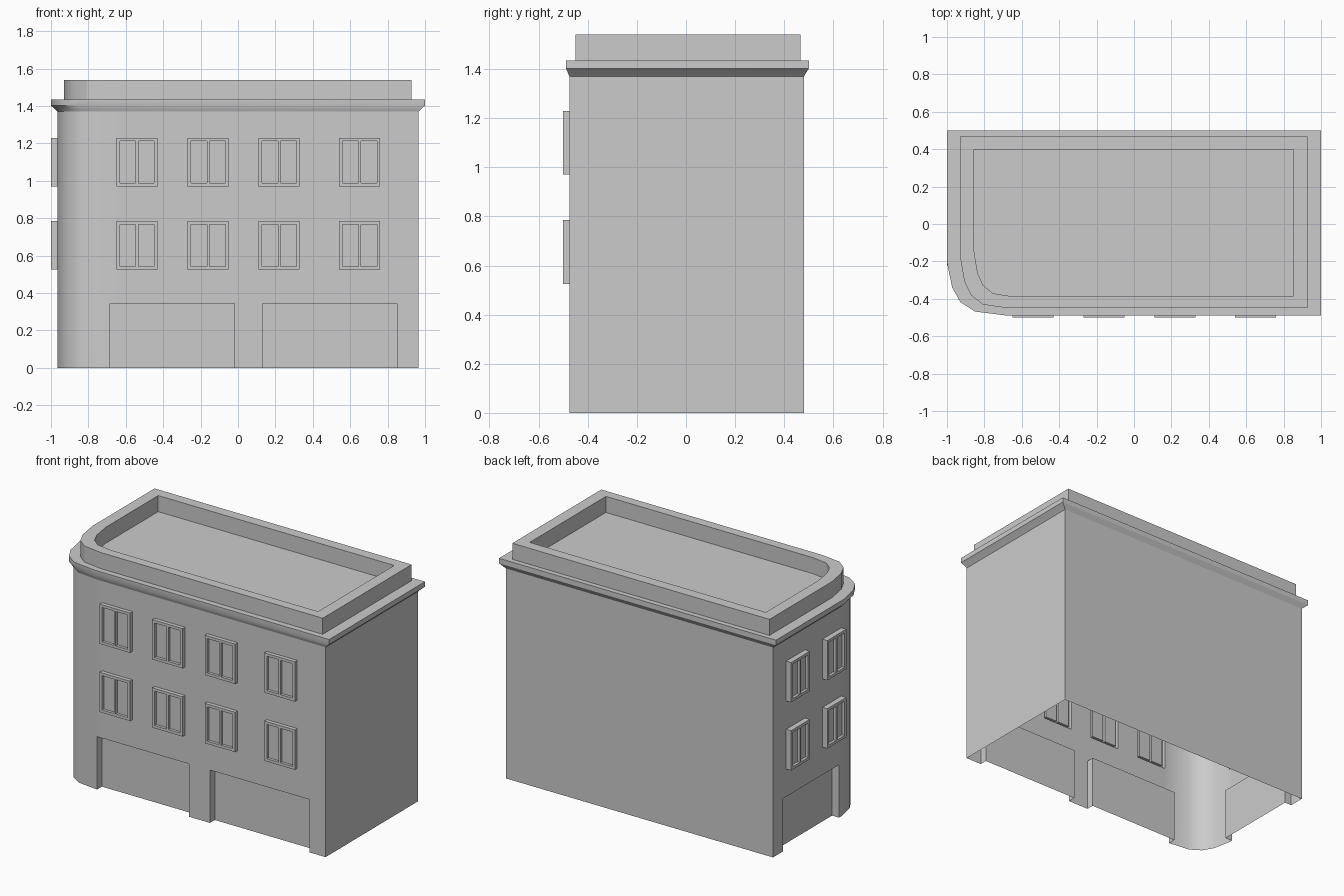
import bpy, bmesh

if "Cube" in bpy.data.objects:
    bpy.data.objects.remove(bpy.data.objects["Cube"])

L, R, F, B, TOP = -0.965, 0.965, -0.475, 0.48, 1.37
ZS = [0, 0.345, 0.525, 0.785, 0.97, 1.23, TOP]


def make(name, faces):
    """Turn a list of point loops into one welded object."""
    bm = bmesh.new()
    for f in faces:
        bm.faces.new([bm.verts.new(p) for p in f])
    bmesh.ops.remove_doubles(bm, verts=bm.verts, dist=0.0005)
    me = bpy.data.meshes.new(name)
    bm.to_mesh(me)
    bm.free()
    ob = bpy.data.objects.new(name, me)
    bpy.context.collection.objects.link(ob)
    bpy.ops.object.select_all(action='DESELECT')
    ob.select_set(True)
    bpy.context.view_layer.objects.active = ob
    bpy.ops.object.shade_smooth_by_angle(angle=0.5)
    return ob


def corner(l, f, rx, ry):
    """Rounded front-left corner, from the left side to the front."""
    return [(l + a * rx, f + b * ry) for a, b in
            ((0, 1), (.09, .52), (.23, .25), (.48, .07), (1, 0))]


def footprint(l, r, f, b, rx, ry):
    return [(l, b)] + corner(l, f, rx, ry) + [(r, f), (r, b)]


def strip(path, zs):
    return [[(*a, z0), (*b, z0), (*b, z1), (*a, z1)]
            for a, b in zip(path, path[1:]) for z0, z1 in zip(zs, zs[1:])]


def loft(rings, cap=False):
    """Bridge closed rings given as (outline, z)."""
    pts = [[(*p, z) for p in o] for o, z in rings]
    faces = []
    for a, b in zip(pts, pts[1:]):
        for i in range(len(a)):
            j = (i + 1) % len(a)
            faces.append([a[i], a[j], b[j], b[i]])
    if cap:
        faces.append(pts[-1])
    return faces


# Facade mappings: u along the wall, z up, d outward
def front(u, z, d):
    return (u, F - d, z)


def left(u, z, d):
    return (L - d, -u, z)


def quad(P, r, d):
    u0, u1, z0, z1 = r
    return [P(u0, z0, d), P(u1, z0, d), P(u1, z1, d), P(u0, z1, d)]


def rim(P, r, d0, d1):
    a, b = quad(P, r, d0), quad(P, r, d1)
    return [[a[i], a[(i + 1) % 4], b[(i + 1) % 4], b[i]] for i in range(4)]


def panel(P, rect, holes, d, extra_z=()):
    """Flat wall rectangle with rectangular holes."""
    us = sorted({rect[0], rect[1], *[u for h in holes for u in h[:2]]})
    zs = sorted({rect[2], rect[3], *extra_z, *[z for h in holes for z in h[2:]]})
    out = []
    for u0, u1 in zip(us, us[1:]):
        for z0, z1 in zip(zs, zs[1:]):
            cu, cz = (u0 + u1) / 2, (z0 + z1) / 2
            if not any(h[0] < cu < h[1] and h[2] < cz < h[3] for h in holes):
                out.append(quad(P, (u0, u1, z0, z1), d))
    return out


FLOORS = ((0.525, 0.785), (0.97, 1.23))
facades = (
    (front, "front", (L + .28, R), (-.65, -.27, .11, .54), .22,
     ((-.685, -.02), (.13, .85)), .025),
    (left, "left", (-B, .225), (-.345, .03), .195,
     ((-.377, .2),), .035),
)

wall = []
for P, side, (ua, ub), starts, w, shops, depth in facades:
    wins = [(u, u + w, *fl) for u in starts for fl in FLOORS]
    bays = [(a, b, 0, .345) for a, b in shops]
    wall += panel(P, (ua, ub, 0, TOP), wins + bays, 0, ZS)

    # Recessed shopfronts
    for i, r in enumerate(bays):
        make(f"{side}_shopfront_{i + 1}",
             rim(P, r, 0, -.05)[1:] + [quad(P, r, -.05)])

    # Raised double-pane windows
    for i, (u0, u1, z0, z1) in enumerate(wins):
        m, t, h = (u0 + u1) / 2, .018, .007
        panes = [(u0 + t, m - h, z0 + t, z1 - t), (m + h, u1 - t, z0 + t, z1 - t)]
        r = (u0, u1, z0, z1)
        faces = rim(P, r, 0, depth) + panel(P, r, panes, depth)
        for p in panes:
            faces += rim(P, p, depth, depth - .018) + [quad(P, p, depth - .018)]
        make(f"{side}_window_{i + 1}", faces)

# Rounded corner, right wall and back wall
wall += strip(corner(L, F, .28, .25), ZS)
wall += strip([(R, F), (R, B), (L, B)], ZS)
make("walls", wall)

# Cornice
base = footprint(L, R, F, B, .28, .25)
mid = footprint(-.975, .975, -.479, .486, .29, .265)
lip = footprint(-1, 1, -.488, .5, .31, .284)
outer = footprint(-.93, .927, -.45, .467, .256, .275)
inner = footprint(-.855, .85, -.388, .398, .21, .243)
make("cornice", loft([(base, TOP), (mid, 1.38), (lip, 1.402),
                      (lip, 1.435), (outer, 1.435)]))

# Parapet with sunken flat roof
make("parapet_roof", loft([(outer, 1.435), (outer, 1.54),
                           (inner, 1.54), (inner, 1.435)], cap=True))
